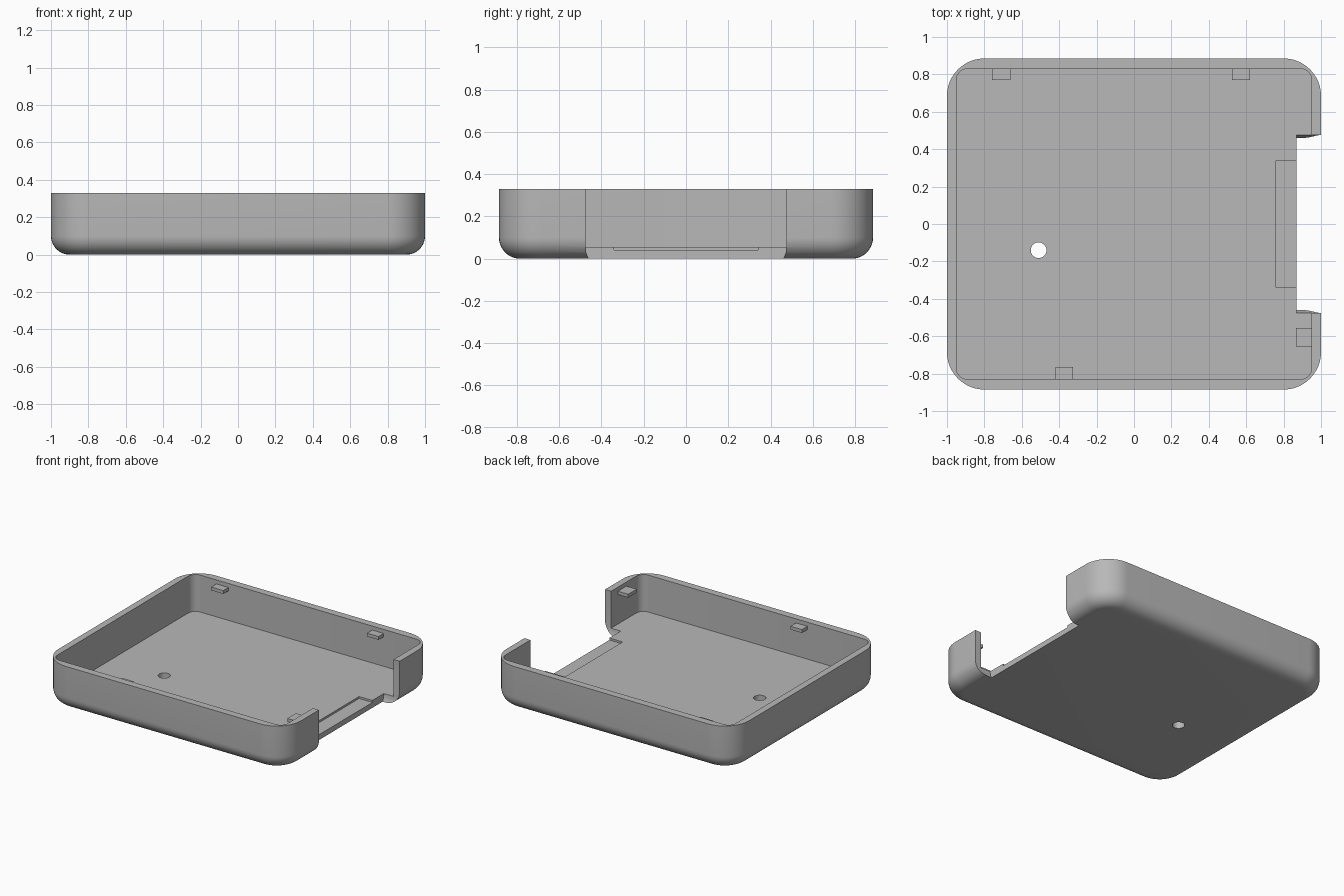
import bpy, bmesh, math

if "Cube" in bpy.data.objects:
    bpy.data.objects.remove(bpy.data.objects["Cube"])

H, FLOOR = 0.33, 0.055        # tray height, floor thickness

grey = bpy.data.materials.new("plain_grey")
grey.diffuse_color = (0.48, 0.48, 0.48, 1)
grey.use_nodes = True
grey.node_tree.nodes["Principled BSDF"].inputs["Base Color"].default_value = grey.diffuse_color


def rounded_rect(hx, hy, r, n=12):
    """Outline points of a rounded rectangle, counter-clockwise."""
    pts = []
    for k, (sx, sy) in enumerate([(1, 1), (-1, 1), (-1, -1), (1, -1)]):
        for i in range(n + 1):
            a = math.pi / 2 * (k + i / n)
            pts.append((sx * (hx - r) + r * math.cos(a), sy * (hy - r) + r * math.sin(a)))
    return pts


def loft(name, rings):
    """Closed solid through a stack of equal-length point rings."""
    bm = bmesh.new()
    vs = [[bm.verts.new(p) for p in ring] for ring in rings]
    n = len(vs[0])
    for a, b in zip(vs, vs[1:]):
        for i in range(n):
            j = (i + 1) % n
            bm.faces.new((a[i], a[j], b[j], b[i]))
    bm.faces.new(vs[0][::-1])
    bm.faces.new(vs[-1])
    bmesh.ops.recalc_face_normals(bm, faces=bm.faces[:])
    me = bpy.data.meshes.new(name)
    bm.to_mesh(me)
    bm.free()
    me.materials.append(grey)
    ob = bpy.data.objects.new(name, me)
    bpy.context.collection.objects.link(ob)
    return ob


def flat(pts, z):
    return [(x, y, z) for x, y in pts]


def box(name, x0, x1, y0, y1, z0, z1):
    base = [(x0, y0), (x1, y0), (x1, y1), (x0, y1)]
    return loft(name, [flat(base, z0), flat(base, z1)])


def cut(target, cutter):
    mod = target.modifiers.new("cut", 'BOOLEAN')
    mod.operation, mod.solver, mod.object = 'DIFFERENCE', 'EXACT', cutter
    bpy.context.view_layer.objects.active = target
    bpy.ops.object.modifier_apply(modifier=mod.name)
    bpy.data.objects.remove(cutter)


# Tray body with rounded corners and a rounded bottom edge
FILLET = 0.1
rings = []
for i in range(11):
    a = math.pi / 2 * i / 10
    inset = FILLET * (1 - math.sin(a))
    rings.append(flat(rounded_rect(1 - inset, 0.885 - inset, 0.2 - inset),
                      FILLET * (1 - math.cos(a))))
rings.append(flat(rounded_rect(1, 0.885, 0.2), H))
tray = loft("tray", rings)

# Inner cavity
inner = rounded_rect(0.95, 0.83, 0.06, 6)
cut(tray, loft("cavity_cutter", [flat(inner, FLOOR), flat(inner, 0.5)]))

# Side opening, narrowing slightly at the bottom
half = [(0.46, -0.1), (0.46, 0.0), (0.467, 0.015), (0.472, 0.03), (0.475, 0.055), (0.475, 0.5)]
outline = half + [(-y, z) for y, z in reversed(half)]
cut(tray, loft("opening_cutter", [[(x, y, z) for y, z in outline] for x in (0.87, 1.2)]))

# Shallow recess in the floor beside the opening
cut(tray, box("recess_cutter", 0.76, 1.1, -0.34, 0.34, 0.04, 0.2))

# Round hole through the floor
circle = [(-0.51 + 0.042 * math.cos(math.tau * i / 32),
           -0.14 + 0.042 * math.sin(math.tau * i / 32)) for i in range(32)]
cut(tray, loft("hole_cutter", [flat(circle, -0.1), flat(circle, 0.2)]))

bpy.ops.object.select_all(action='DESELECT')
tray.select_set(True)
bpy.context.view_layer.objects.active = tray
bpy.ops.object.shade_smooth_by_angle(angle=math.radians(30))

# Small snap tabs inside the walls
for name, x0, x1, y0, y1 in [("back_left_tab", -0.76, -0.66, 0.77, 0.84),
                             ("back_right_tab", 0.525, 0.62, 0.77, 0.84),
                             ("front_tab", -0.42, -0.325, -0.84, -0.765),
                             ("side_tab", 0.865, 0.96, -0.655, -0.555)]:
    box(name, x0, x1, y0, y1, 0.275, 0.30)
